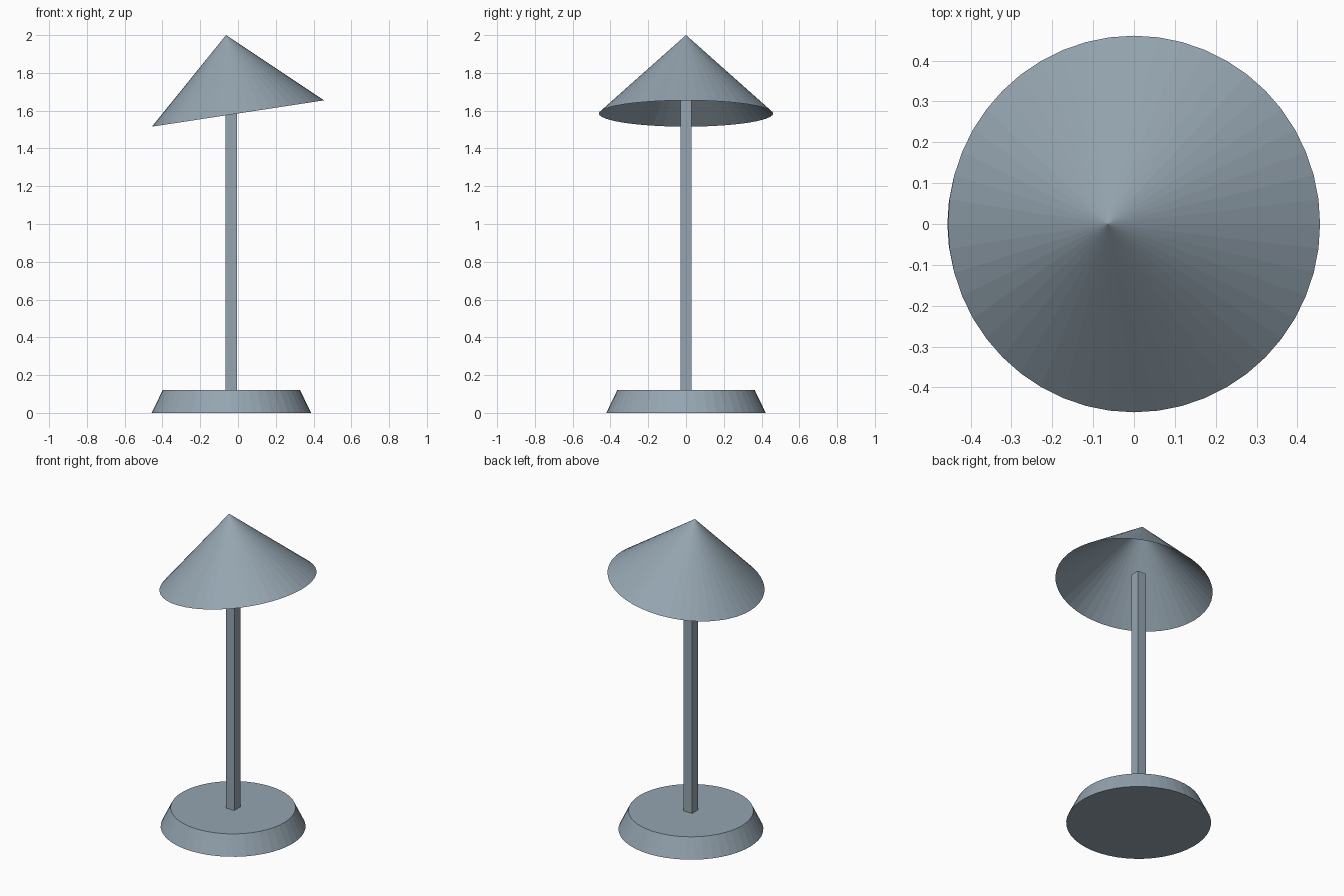
import bpy, math
from mathutils import Matrix

if "Cube" in bpy.data.objects:
    bpy.data.objects.remove(bpy.data.objects["Cube"])

grey = bpy.data.materials.new("blue_grey")
grey.diffuse_color = (0.30, 0.375, 0.435, 1)
grey.use_nodes = True
grey.node_tree.nodes["Principled BSDF"].inputs["Base Color"].default_value = grey.diffuse_color

POLE_X = -0.035


def finish(name):
    ob = bpy.context.object
    ob.name = name
    ob.data.materials.append(grey)
    return ob


# Tapered round foot
bpy.ops.mesh.primitive_cone_add(vertices=48, radius1=0.422, radius2=0.364,
                                depth=0.12, location=(POLE_X, 0, 0.06))
finish("base")

# Square pole, ending inside the shade
bpy.ops.mesh.primitive_cube_add(size=1)
pole = finish("pole")
pole.data.transform(Matrix.Translation((POLE_X, 0, 0.89))
                    @ Matrix.Diagonal((0.06, 0.06, 1.56, 1)))

# Open conical shade, tilted sideways about the centre of its rim
bpy.ops.mesh.primitive_cone_add(vertices=48, radius1=0.461, radius2=0,
                                depth=0.42, end_fill_type='NOTHING')
shade = finish("lamp_shade")
shade.data.transform(Matrix.Translation((0, 0, 1.585))
                     @ Matrix.Rotation(math.radians(-8.7), 4, 'Y')
                     @ Matrix.Translation((0, 0, 0.21)))
